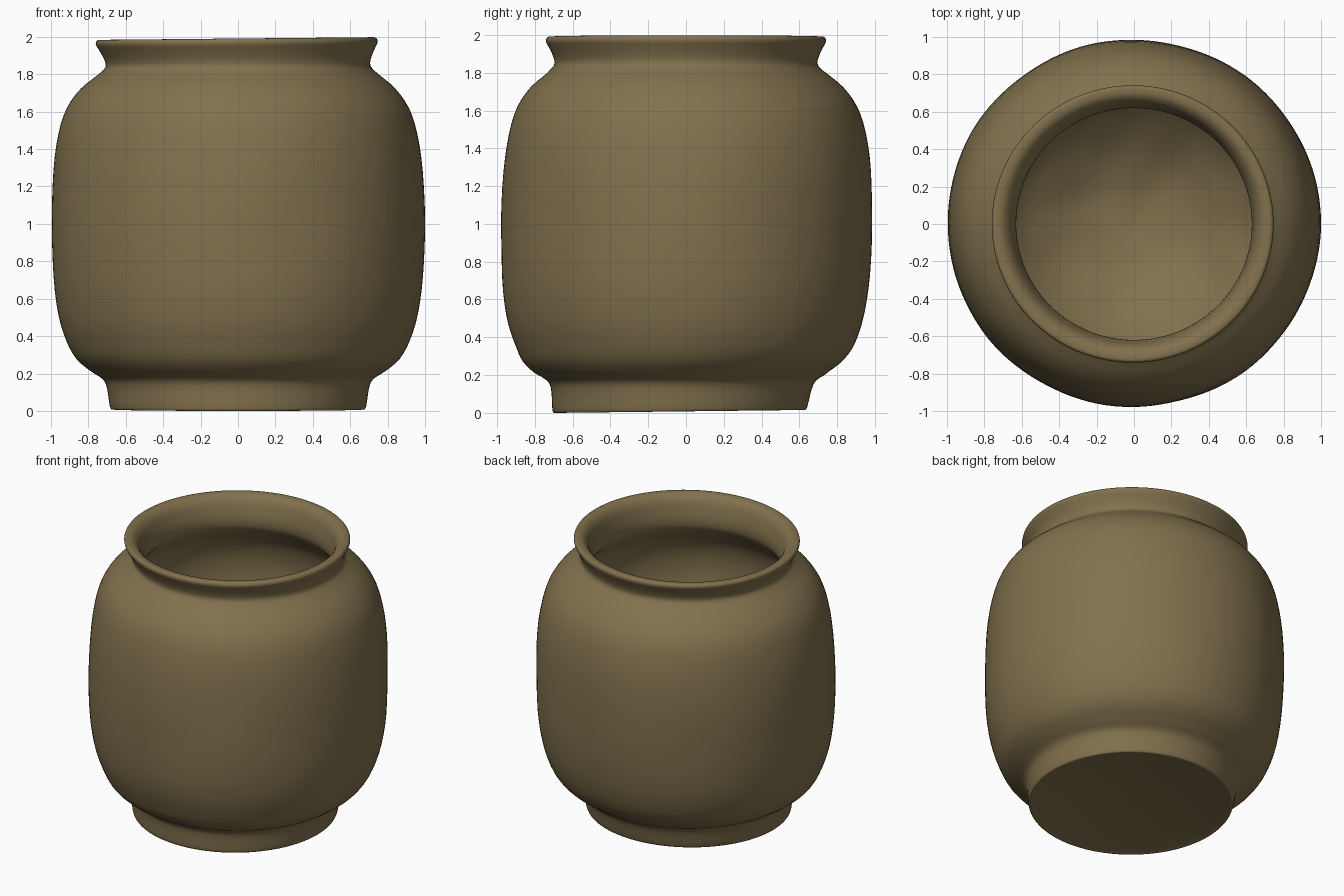
import bpy, bmesh, math
from mathutils import Vector, noise

if "Cube" in bpy.data.objects:
    bpy.data.objects.remove(bpy.data.objects["Cube"])

SEG = 128

# Outer profile (radius, height) from foot to lip, then the inside down to the floor
outer = [(0.655, 0.014), (0.678, 0.01), (0.688, 0.04), (0.70, 0.12), (0.722, 0.17),
         (0.79, 0.215), (0.865, 0.28), (0.92, 0.38), (0.962, 0.52), (0.988, 0.72),
         (0.998, 1.0), (0.988, 1.28), (0.96, 1.48), (0.915, 1.62), (0.84, 1.725),
         (0.75, 1.80), (0.71, 1.84), (0.712, 1.88), (0.735, 1.93), (0.753, 1.965),
         (0.748, 1.986)]
inner = [(0.73, 1.992), (0.695, 1.985), (0.662, 1.95), (0.642, 1.89), (0.63, 1.82),
         (0.645, 1.75), (0.72, 1.67), (0.80, 1.58), (0.845, 1.42), (0.83, 1.22),
         (0.75, 1.02), (0.61, 0.84), (0.42, 0.69), (0.22, 0.60), (0.02, 0.57)]


def smooth_profile(pts, n=3):
    """Catmull-Rom resampling of a profile."""
    out = []
    for i in range(len(pts) - 1):
        a, b, c, d = (Vector(pts[min(max(i + k, 0), len(pts) - 1)]) for k in (-1, 0, 1, 2))
        for j in range(n):
            t = j / n
            out.append(0.5 * (2 * b + (c - a) * t + (2 * a - 5 * b + 4 * c - d) * t * t
                              + (3 * b - a - 3 * c + d) * t ** 3))
    out.append(Vector(pts[-1]))
    return out


def shape(r, z, ang, inside):
    """Hand-made irregularity: offset foot, tilted rim, gentle dents."""
    x, y = r * math.cos(ang), r * math.sin(ang) * 0.984
    low = max(0.0, 1 - z / 0.35)
    if not inside:
        y -= 0.035 * low * r / 0.68
        y += 0.008 * math.sin((z - 0.75) * 2.5) * (0.2 < z < 1.8)
    z2 = z + 0.01 * x * max(0.0, (z - 1.7) / 0.3) + 0.012 * y * low
    x -= 0.008 * max(0.0, (z - 1.85) / 0.14)
    p = Vector((x, y, z2))
    n = noise.noise(p * 2.2 + Vector((3, 1, 7)))
    body = max(0.0, 1 - abs(z - 0.95) / 0.85)
    k = 1 + 0.008 * n * body
    if inside and z < 1.6:
        z2 += 0.02 * noise.noise(p * 4) * min(1, (1.6 - z) * 5)
    return Vector((x * k, y * k, z2))


bm = bmesh.new()
prof = smooth_profile(outer + inner)
split = (len(outer) + 1) * 3
rings = [[bm.verts.new(shape(p.x, p.y, 2 * math.pi * s / SEG, i > split))
          for s in range(SEG)] for i, p in enumerate(prof)]
for a, b in zip(rings, rings[1:]):
    for s in range(SEG):
        t = (s + 1) % SEG
        bm.faces.new((a[s], a[t], b[t], b[s]))

# Close the inner floor and the underside of the foot
bm.faces.new(rings[-1])
bm.faces.new(list(reversed(rings[0])))
bmesh.ops.recalc_face_normals(bm, faces=bm.faces)
low = min(v.co.z for v in bm.verts)
bmesh.ops.translate(bm, verts=bm.verts, vec=(0, 0, -low))

mesh = bpy.data.meshes.new("jar")
bm.to_mesh(mesh)
bm.free()
jar = bpy.data.objects.new("jar", mesh)
bpy.context.collection.objects.link(jar)

# Olive brown clay
clay = bpy.data.materials.new("olive_brown_clay")
clay.diffuse_color = (0.22, 0.165, 0.075, 1)
clay.use_nodes = True
clay.node_tree.nodes["Principled BSDF"].inputs["Base Color"].default_value = clay.diffuse_color
mesh.materials.append(clay)

bpy.context.view_layer.objects.active = jar
jar.select_set(True)
bpy.ops.object.shade_smooth_by_angle(angle=math.radians(50))
